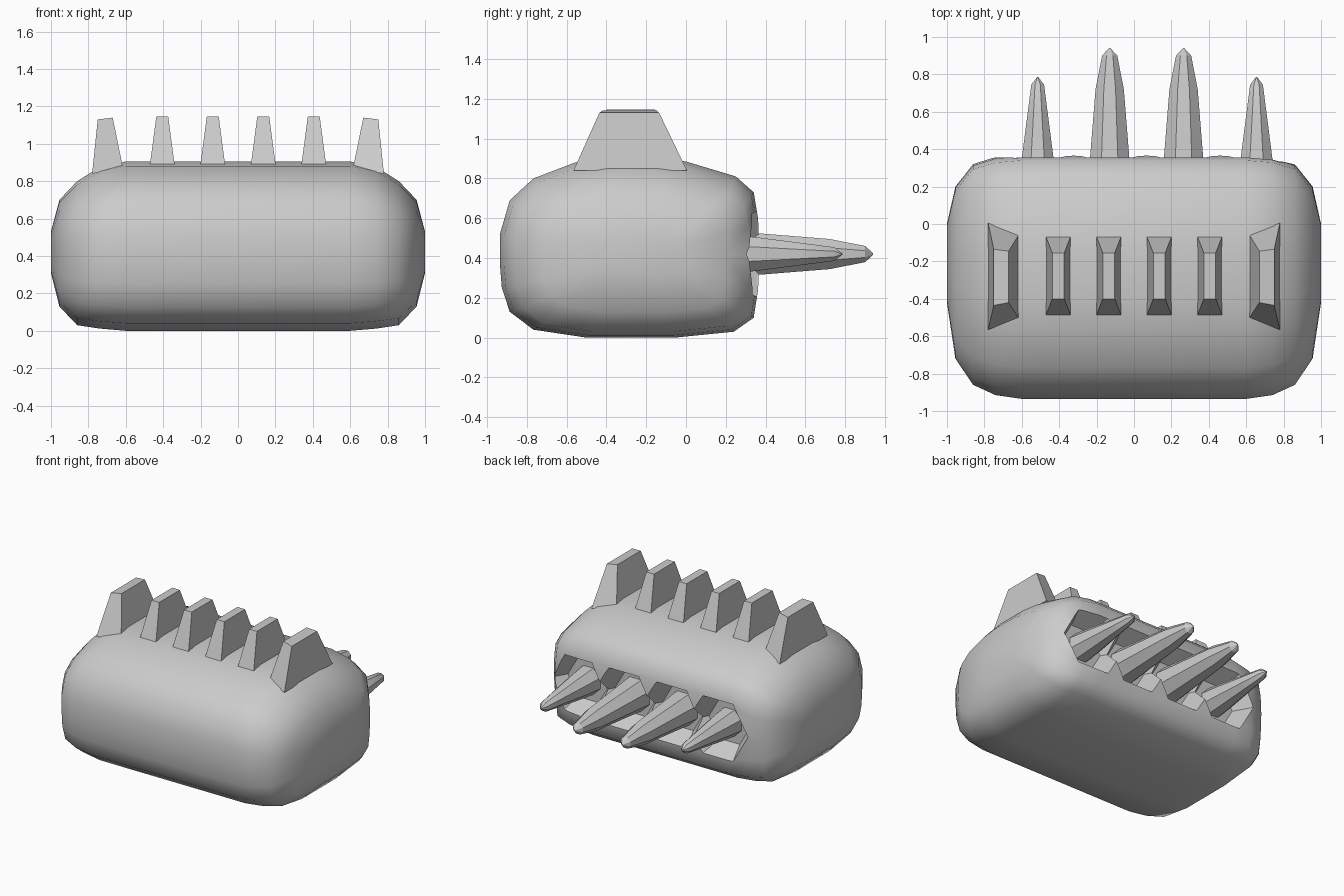
import bpy, bmesh, math
from mathutils import Vector

if "Cube" in bpy.data.objects:
    bpy.data.objects.remove(bpy.data.objects["Cube"])


def make_obj(name, bm):
    bmesh.ops.recalc_face_normals(bm, faces=bm.faces)
    me = bpy.data.meshes.new(name)
    bm.to_mesh(me)
    bm.free()
    ob = bpy.data.objects.new(name, me)
    bpy.context.collection.objects.link(ob)
    return ob


def loft(name, rings):
    """Skin a list of equal-length closed rings and cap both ends."""
    bm = bmesh.new()
    rows = [[bm.verts.new(p) for p in r] for r in rings]
    n = len(rows[0])
    for a, b in zip(rows, rows[1:]):
        for i in range(n):
            j = (i + 1) % n
            bm.faces.new((a[i], a[j], b[j], b[i]))
    bm.faces.new(rows[0])
    bm.faces.new(rows[-1])
    return make_obj(name, bm)


def smooth(ob, angle):
    bpy.ops.object.select_all(action='DESELECT')
    ob.select_set(True)
    bpy.context.view_layer.objects.active = ob
    bpy.ops.object.shade_smooth_by_angle(angle=math.radians(angle))


def ring_y(x, y, z, r, n, start):
    return [(x + r * math.cos(start + math.tau * i / n), y,
             z + r * math.sin(start + math.tau * i / n)) for i in range(n)]


# Rounded body: side profile (y, z) scaled towards both ends in x
profile = [(-.94, .37), (-.94, .52), (-.89, .69), (-.77, .80), (-.56, .88), (-.4, .905),
           (-.15, .905), (0, .885), (.25, .81), (.34, .73), (.362, .6), (.37, .42),
           (.362, .24), (.34, .1), (.24, .03), (-.06, 0), (-.5, 0), (-.77, .04),
           (-.89, .13), (-.93, .25)]
CY, CZ = -.2, .42
Y0, Y1, Z0, Z1 = -.94, .37, 0, .905
# x, y min, y max, z min, z max
stations = [(.60, -.935, .37, 0, .905), (.74, -.915, .358, .012, .875),
            (.86, -.86, .32, .03, .80), (.955, -.72, .20, .13, .70),
            (1.0, -.42, 0, .31, .53)]


def section(x, y0, y1, z0, z1):
    ring = []
    for y, z in profile:
        sy = (y0 - CY) / (Y0 - CY) if y < CY else (y1 - CY) / (Y1 - CY)
        sz = (z0 - CZ) / (Z0 - CZ) if z < CZ else (z1 - CZ) / (Z1 - CZ)
        ring.append((x, CY + (y - CY) * sy, CZ + (z - CZ) * sz))
    return ring


rings = [section(-s[0], *s[1:]) for s in reversed(stations)] + [section(*s) for s in stations]
body = loft("body", rings)
smooth(body, 50)

# Back spikes with hexagonal sockets cut into the body
spike_x = [-.515, -.13, .265, .655]
cutters = []
for k, x in enumerate(spike_x):
    cutter = loft("socket_cutter", [ring_y(x, .22, .42, .17, 6, 0),
                                    ring_y(x, .36, .42, .25, 6, 0),
                                    ring_y(x, .50, .42, .25, 6, 0)])
    cutter.hide_render = True
    cutters.append(cutter)
    mod = body.modifiers.new("socket", 'BOOLEAN')
    mod.operation = 'DIFFERENCE'
    mod.solver = 'EXACT'
    mod.object = cutter

    if k in (1, 2):
        steps = [(.19, .13), (.35, .114), (.72, .082), (.9, .044), (.94, .004)]
    else:
        steps = [(.19, .11), (.35, .092), (.58, .06), (.745, .037), (.785, .004)]
    spike = loft("spike", [ring_y(x, y, .42, r, 8, math.pi / 8) for y, r in steps])
    smooth(spike, 30)

bpy.ops.object.select_all(action='DESELECT')
body.select_set(True)
bpy.context.view_layer.objects.active = body
for name in [m.name for m in body.modifiers]:
    bpy.ops.object.modifier_apply(modifier=name)
for c in cutters:
    bpy.data.objects.remove(c)


# Top fins, middle four
def quad(x0, x1, y0, y1, z):
    return [(x0, y0, z), (x1, y0, z), (x1, y1, z), (x0, y1, z)]


for x in (-.405, -.135, .135, .405):
    loft("top_fin", [quad(x - .067, x + .067, -.49, -.065, .88),
                     quad(x - .032, x + .032, -.40, -.155, 1.145)])

# Larger flared fins at both ends
for s in (-1, 1):
    base = [(.615, -.505, .87), (.78, -.565, .84), (.78, .005, .84), (.615, -.055, .87)]
    top = [(.67, -.42, 1.14), (.75, -.435, 1.13), (.75, -.135, 1.13), (.67, -.145, 1.14)]
    loft("end_fin", [[(s * x, y, z) for x, y, z in r] for r in (base, top)])
